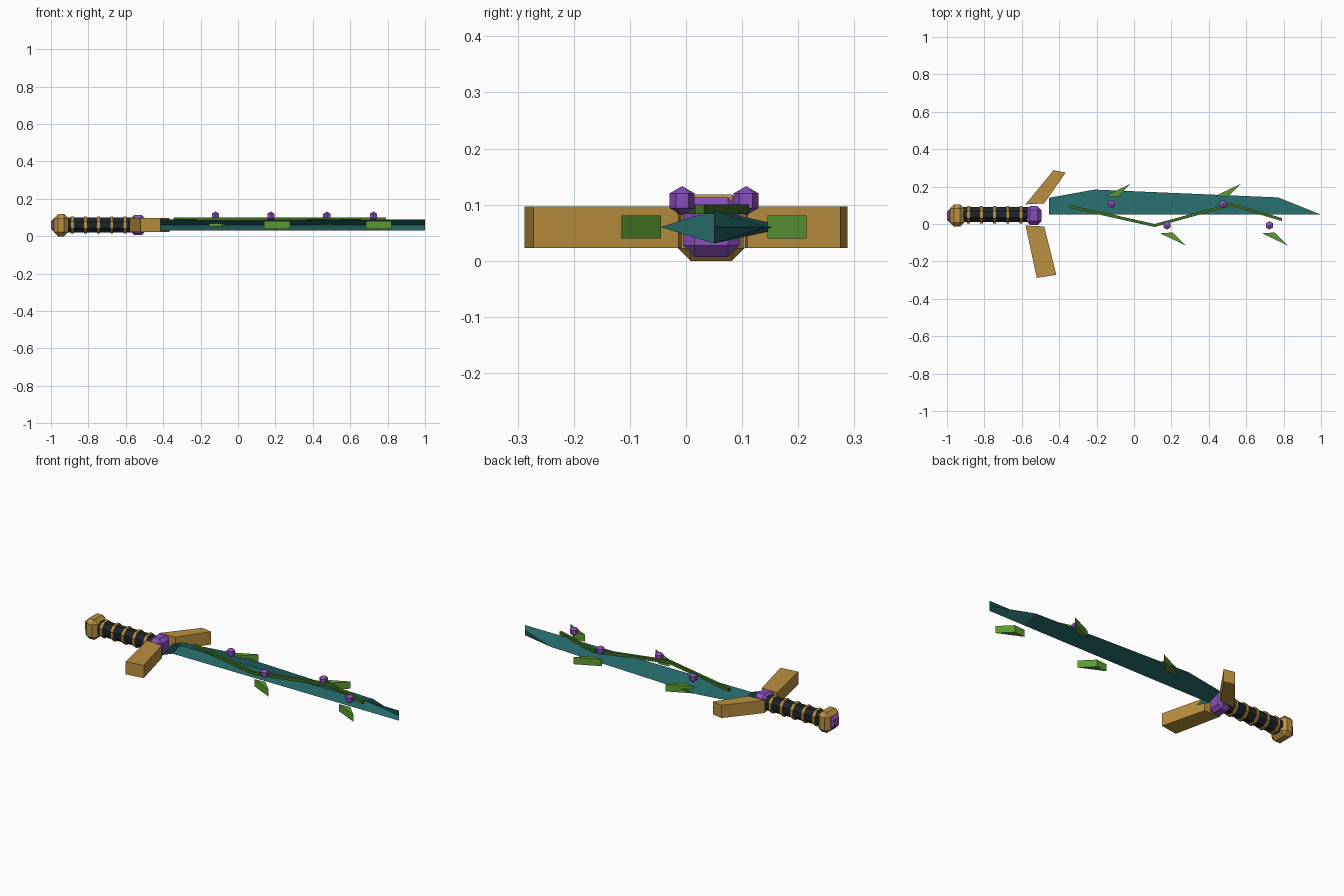
import bpy, bmesh, math
from mathutils import Matrix, Vector

if "Cube" in bpy.data.objects:
    bpy.data.objects.remove(bpy.data.objects["Cube"])

CY, CZ = 0.05, 0.06   # sword axis runs along x at this y and z


def material(name, rgb):
    m = bpy.data.materials.new(name)
    m.diffuse_color = (*rgb, 1)
    m.use_nodes = True
    m.node_tree.nodes["Principled BSDF"].inputs["Base Color"].default_value = m.diffuse_color
    return m


TEAL = material("teal", (0.019, 0.141, 0.141))
GOLD = material("gold", (0.50, 0.28, 0.05))
DARK = material("dark_wrap", (0.013, 0.018, 0.025))
PURPLE = material("purple", (0.25, 0.08, 0.50))
LEAF = material("leaf_green", (0.11, 0.33, 0.032))
VINE = material("vine_green", (0.048, 0.156, 0.014))


def finish(bm, name, mat, fix=True):
    if fix:
        bmesh.ops.recalc_face_normals(bm, faces=bm.faces[:])
    me = bpy.data.meshes.new(name)
    bm.to_mesh(me)
    bm.free()
    me.materials.append(mat)
    ob = bpy.data.objects.new(name, me)
    bpy.context.collection.objects.link(ob)
    return ob


def prism(name, pts, z0, z1, mat):
    """Outline in x, y extruded from z0 to z1."""
    bm = bmesh.new()
    f = bm.faces.new([bm.verts.new((x, y, z0)) for x, y in pts])
    r = bmesh.ops.extrude_face_region(bm, geom=[f])
    vs = [g for g in r["geom"] if isinstance(g, bmesh.types.BMVert)]
    bmesh.ops.translate(bm, verts=vs, vec=(0, 0, z1 - z0))
    return finish(bm, name, mat)


def chamfer_box(name, x0, x1, sy, sz, bevel, mat, cz=CZ):
    bm = bmesh.new()
    m = Matrix.Translation(((x0 + x1) / 2, CY - 0.005, cz)) @ Matrix.Diagonal((x1 - x0, sy, sz, 1))
    bmesh.ops.create_cube(bm, size=1, matrix=m)
    bmesh.ops.bevel(bm, geom=bm.edges[:], offset=bevel, segments=1, affect='EDGES')
    return finish(bm, name, mat)


def rod(name, x0, x1, r, mat):
    bm = bmesh.new()
    m = (Matrix.Translation(((x0 + x1) / 2, CY, CZ)) @ Matrix.Rotation(math.pi / 2, 4, 'Y')
         @ Matrix.Rotation(math.pi / 8, 4, 'Z'))
    bmesh.ops.create_cone(bm, cap_ends=True, segments=8, radius1=r, radius2=r,
                          depth=x1 - x0, matrix=m)
    return finish(bm, name, mat)


# Blade: open half shell (ridge top, edge, ridge bottom) with a full diamond base
bm = bmesh.new()
rows = []
for x, w in [(-0.455, 0.09), (-0.21, 0.134), (0.77, 0.092), (1.0, 0.0)]:
    rows.append([bm.verts.new(p) for p in
                 ((x, CY, 0.09), (x, CY + w, CZ), (x, CY, 0.031))])
for a, b in zip(rows, rows[1:]):
    for j in range(2):
        bm.faces.new((a[j], b[j], b[j + 1], a[j + 1]))
left = bm.verts.new((-0.455, CY - 0.095, CZ))
bm.faces.new((*rows[0], left))
finish(bm, "blade", TEAL)

# Guard arms and central gem
prism("guard_arm_back", [(-0.58, 0.105), (-0.48, 0.11), (-0.365, 0.275), (-0.43, 0.288)],
      0.023, 0.097, GOLD)
prism("guard_arm_front", [(-0.58, -0.008), (-0.48, -0.013), (-0.415, -0.272), (-0.52, -0.288)],
      0.023, 0.097, GOLD)
chamfer_box("guard_gem", -0.575, -0.495, 0.10, 0.106, 0.02, PURPLE)

# Grip with rings
rod("grip", -0.93, -0.565, 0.043, DARK)
for i in range(5):
    x = -0.885 + 0.07 * i
    rod(f"grip_ring_{i + 1}", x - 0.008, x + 0.008, 0.05, GOLD)

# Pommel and its end gem
chamfer_box("pommel", -0.985, -0.907, 0.118, 0.118, 0.022, GOLD, 0.059)
chamfer_box("pommel_gem", -1.0, -0.95, 0.07, 0.07, 0.014, PURPLE)

# Vine zigzagging over the blade
path = [(-0.345, 0.094), (0.11, -0.008), (0.52, 0.104), (0.79, 0.024)]
prism("vine", [(x, y + 0.008) for x, y in path] + [(x, y - 0.008) for x, y in reversed(path)],
      0.083, 0.1, VINE)

# Leaves, alternating sides
for i, (x, s) in enumerate([(-0.155, 1), (0.14, -1), (0.435, 1), (0.685, -1)]):
    prism(f"leaf_{i + 1}",
          [(x, CY + s * 0.1), (x + 0.068, CY + s * 0.095), (x + 0.137, CY + s * 0.165)],
          0.04, 0.081, LEAF)

# Flower buds
for i, (x, s) in enumerate([(-0.12, 1), (0.176, -1), (0.475, 1), (0.724, -1)]):
    bm = bmesh.new()
    bmesh.ops.create_uvsphere(bm, u_segments=6, v_segments=3, radius=0.026,
                              matrix=Matrix.Translation((x, CY + s * 0.057, 0.107)))
    finish(bm, f"flower_bud_{i + 1}", PURPLE)
